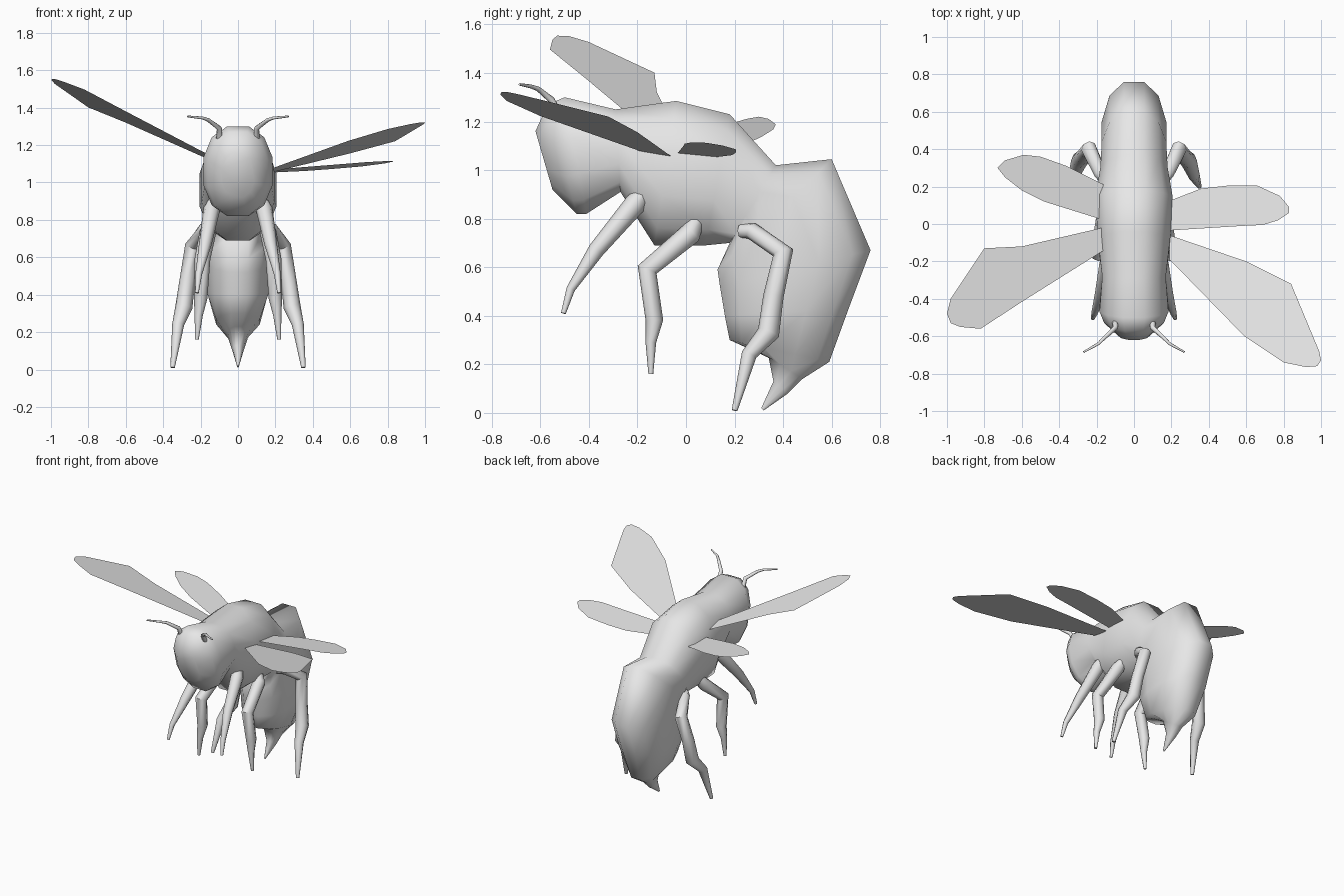
import bpy, bmesh
from math import sin, cos, pi, copysign, radians
from mathutils import Vector

cube = bpy.data.objects.get("Cube")
if cube:
    bpy.data.objects.remove(cube)

grey = bpy.data.materials.new("light_grey")
grey.use_nodes = True
grey.diffuse_color = (0.8, 0.8, 0.8, 1)
grey.node_tree.nodes["Principled BSDF"].inputs["Base Color"].default_value = (0.8, 0.8, 0.8, 1)


def finish(name, bm, angle=None):
    mesh = bpy.data.meshes.new(name)
    bm.to_mesh(mesh)
    bm.free()
    mesh.materials.append(grey)
    obj = bpy.data.objects.new(name, mesh)
    bpy.context.collection.objects.link(obj)
    if angle:
        bpy.ops.object.select_all(action='DESELECT')
        bpy.context.view_layer.objects.active = obj
        obj.select_set(True)
        bpy.ops.object.shade_smooth_by_angle(angle=radians(angle))
    return obj


def skin(bm, rings):
    """Bridge a series of point rings and cap both ends."""
    loops = [[bm.verts.new(p) for p in ring] for ring in rings]
    n = len(loops[0])
    for a, b in zip(loops, loops[1:]):
        for i in range(n):
            j = (i + 1) % n
            bm.faces.new((a[i], a[j], b[j], b[i]))
    bm.faces.new(loops[0])
    bm.faces.new(loops[-1])
    bmesh.ops.recalc_face_normals(bm, faces=bm.faces)


def soft(v):
    return copysign(abs(v) ** 0.88, v)


# Body: sections given by back (y, z), belly (y, z) and half width
sections = [
    (-.62, 1.16, -.55, .92, .09), (-.57, 1.27, -.45, .82, .165),
    (-.50, 1.30, -.41, .82, .19), (-.29, 1.25, -.27, .91, .175),
    (-.04, 1.285, -.13, .69, .20), (.18, 1.23, .08, .69, .213),
    (.37, 1.02, .18, .70, .185), (.60, 1.045, .13, .59, .178),
    (.76, .67, .14, .52, .178), (.67, .43, .16, .40, .17),
    (.59, .21, .18, .30, .12), (.48, .14, .34, .23, .055),
    (.42, .08, .36, .13, .03), (.32, .01, .31, .02, .004)]
rings = []
for ty, tz, by, bz, w in sections:
    top, bottom = Vector((0, ty, tz)), Vector((0, by, bz))
    mid, half = (top + bottom) / 2, (top - bottom) / 2
    angles = [pi * (2 * i + 1) / 12 for i in range(12)]
    rings.append([mid + half * soft(cos(a)) / soft(cos(pi / 12)) + Vector((w * soft(sin(a)), 0, 0))
                  for a in angles])
bm = bmesh.new()
skin(bm, rings)
finish("body", bm, 60)


# Limbs: tapered tubes along paths of (x, y, z, radius)
def limb(name, path, side, sides=8):
    pts = [Vector((p[0] * side, p[1], p[2])) for p in path]
    rings = []
    for i, p in enumerate(pts):
        d = (pts[min(i + 1, len(pts) - 1)] - pts[max(i - 1, 0)]).normalized()
        u = d.cross(Vector((1, 0, 0))).normalized()
        v = d.cross(u)
        r = path[i][3]
        rings.append([p + r * (u * cos(2 * pi * k / sides) + v * sin(2 * pi * k / sides))
                      for k in range(sides)])
    bm = bmesh.new()
    skin(bm, rings)
    finish(name, bm, 50)


limbs = {
    "front_leg": [(.12, -.17, .91, .035), (.14, -.21, .86, .045), (.175, -.37, .67, .034),
                  (.21, -.475, .51, .018), (.22, -.505, .41, .010)],
    "middle_leg": [(.13, .05, .80, .03), (.16, .02, .74, .045), (.19, -.16, .59, .042),
                   (.20, -.13, .38, .036), (.21, -.145, .29, .022), (.22, -.145, .16, .010)],
    "rear_leg": [(.15, .23, .75, .03), (.18, .27, .75, .035), (.24, .40, .66, .044),
                 (.27, .36, .48, .042), (.29, .34, .33, .046), (.32, .26, .24, .032),
                 (.35, .20, .01, .012)],
    "antenna": [(.10, -.52, 1.22, .018), (.10, -.555, 1.29, .014), (.16, -.61, 1.335, .010),
                (.19, -.64, 1.345, .008), (.27, -.685, 1.353, .005)],
}
for side, label in ((1, "left"), (-1, "right")):
    for name, path in limbs.items():
        limb(f"{label}_{name}", path, side)


# Wings: flat outlines lying on tilted planes z = c + a * |x| + b * y
def wing(name, plane, outline):
    c, a, b = plane
    bm = bmesh.new()
    face = bm.faces.new([bm.verts.new((x, y, c + a * abs(x) + b * y)) for x, y in outline])
    face.normal_update()
    if face.normal.z < 0:
        face.normal_flip()
    finish(name, bm)


wing("left_front_wing", (1.011, .184, -.172),
     [(.19, -.06), (.6, -.2), (.84, -.32), (.99, -.68), (1, -.73), (.98, -.76),
      (.92, -.765), (.8, -.74), (.59, -.6), (.19, -.19)])
wing("right_front_wing", (1.058, .396, -.203),
     [(-.17, -.02), (-.6, -.12), (-.8, -.13), (-.98, -.4), (-1, -.48), (-.98, -.53),
      (-.93, -.55), (-.82, -.56), (-.59, -.41), (-.16, -.14)])
wing("left_hind_wing", (1.05, .085, -.1),
     [(.18, .12), (.36, .19), (.5, .205), (.66, .205), (.78, .15), (.83, .09),
      (.83, .06), (.77, .02), (.69, -.005), (.58, -.01), (.18, -.035)])
wing("right_hind_wing", (1.055, .226, 0),
     [(-.16, .21), (-.36, .31), (-.5, .36), (-.59, .37), (-.69, .34), (-.73, .3),
      (-.69, .25), (-.6, .18), (-.48, .12), (-.16, .02)])
